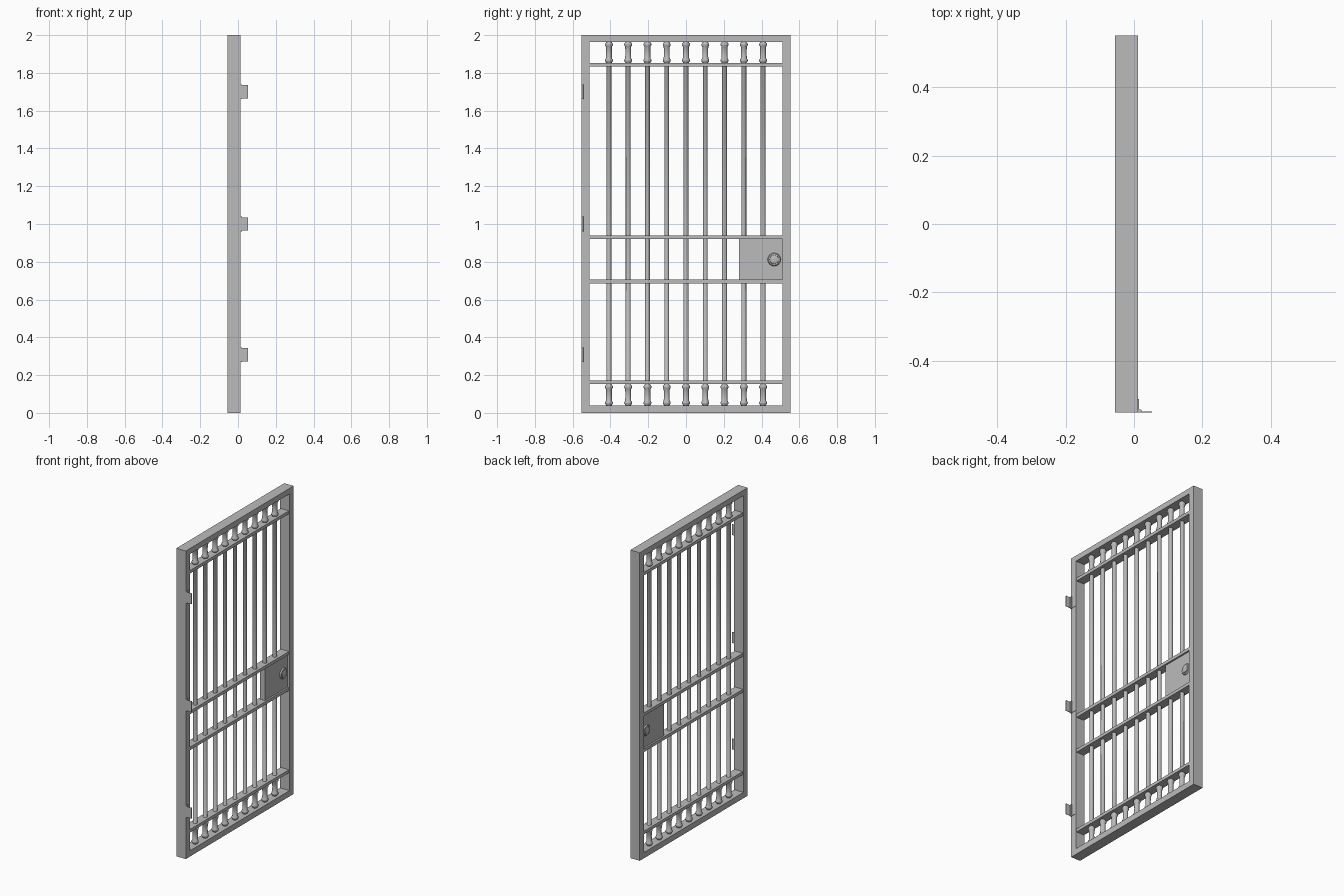
import bpy
import bmesh
import math
from mathutils import Matrix, Vector

cube = bpy.data.objects.get("Cube")
if cube:
    bpy.data.objects.remove(cube, do_unlink=True)

steel = bpy.data.materials.new("steel grey")
steel.use_nodes = True
GREY = (0.5, 0.5, 0.5, 1.0)
steel.diffuse_color = GREY
steel.node_tree.nodes["Principled BSDF"].inputs["Base Color"].default_value = GREY

XC = -0.0215          # middle of the door's thickness
X0, X1 = -0.055, 0.012


def finish(name, bm, smooth=False):
    bmesh.ops.recalc_face_normals(bm, faces=bm.faces)
    mesh = bpy.data.meshes.new(name)
    bm.to_mesh(mesh)
    bm.free()
    mesh.materials.append(steel)
    obj = bpy.data.objects.new(name, mesh)
    bpy.context.collection.objects.link(obj)
    if smooth:
        bpy.ops.object.select_all(action='DESELECT')
        bpy.context.view_layer.objects.active = obj
        obj.select_set(True)
        bpy.ops.object.shade_smooth_by_angle(angle=math.radians(40))
    return obj


def box(name, x, y, z):
    """Box from (min, max) pairs."""
    bm = bmesh.new()
    size = [b - a for a, b in (x, y, z)]
    mid = Vector([(a + b) / 2 for a, b in (x, y, z)])
    bmesh.ops.create_cube(bm, size=1,
                          matrix=Matrix.Translation(mid) @ Matrix.Diagonal((*size, 1)))
    return finish(name, bm)


def lathe(name, profile, matrix, sides=16):
    """Turn (radius, height) points about the local z axis, with closed ends."""
    bm = bmesh.new()
    rings = []
    for r, h in profile:
        rings.append([bm.verts.new(matrix @ Vector((r * math.cos(a), r * math.sin(a), h)))
                      for a in (2 * math.pi * i / sides for i in range(sides))])
    for low, high in zip(rings, rings[1:]):
        for i in range(sides):
            j = (i + 1) % sides
            bm.faces.new((low[i], low[j], high[j], high[i]))
    bm.faces.new(rings[0])
    bm.faces.new(rings[-1])
    return finish(name, bm, smooth=True)


# Outer frame: one piece with a rectangular opening
bm = bmesh.new()
outer = [(-0.553, 0), (0.553, 0), (0.553, 2), (-0.553, 2)]
inner = [(-0.511, 0.038), (0.511, 0.038), (0.511, 1.964), (-0.511, 1.964)]
loops = [[bm.verts.new((x, y, z)) for y, z in pts]
         for x, pts in ((X0, outer), (X1, outer), (X1, inner), (X0, inner))]
for k in range(4):
    a, b = loops[k], loops[(k + 1) % 4]
    for i in range(4):
        j = (i + 1) % 4
        bm.faces.new((a[i], a[j], b[j], b[i]))
finish("frame", bm)

# Horizontal flat rails
for name, z in (("bottom_rail", 0.162), ("lower_middle_rail", 0.696),
                ("upper_middle_rail", 0.93), ("top_rail", 1.843)):
    box(name, (XC - 0.029, XC + 0.029), (-0.512, 0.512), (z - 0.010, z + 0.010))

# Upright rods with turned collars between the end rails and the frame
end = [(0.013, 0.036), (0.017, 0.044), (0.021, 0.050), (0.021, 0.056),
       (0.016, 0.064), (0.015, 0.095), (0.016, 0.126), (0.021, 0.134),
       (0.021, 0.140), (0.017, 0.147), (0.013, 0.152)]
rod_profile = end + [(r, 2.003 - z) for r, z in reversed(end)]
for i in range(9):
    lathe(f"rod_{i + 1}", rod_profile, Matrix.Translation((XC, (i - 4) * 0.102, 0)))

# Lock box with a round knob on each side
box("lock_box", (XC - 0.018, XC + 0.018), (0.281, 0.512), (0.705, 0.921))
knob_profile = [(0.035, 0.016), (0.035, 0.021), (0.031, 0.026), (0.024, 0.027),
                (0.023, 0.030), (0.019, 0.032)]
for name, sign in (("outer_knob", 1), ("inner_knob", -1)):
    lathe(name, knob_profile,
          Matrix.Translation((XC, 0.467, 0.812)) @ Matrix.Rotation(sign * math.pi / 2, 4, 'Y'), 24)

# Hinges: leaf on the frame, knuckle, and free leaf standing out
for i, z in enumerate((0.308, 1.0, 1.70)):
    n = i + 1
    box(f"hinge_frame_leaf_{n}", (X1 - 0.002, X1 + 0.002), (-0.549, -0.513),
        (z - 0.036, z + 0.036))
    box(f"hinge_free_leaf_{n}", (X1, 0.053), (-0.553, -0.550), (z - 0.035, z + 0.035))
    lathe(f"hinge_knuckle_{n}", [(0.005, z - 0.039), (0.005, z + 0.039)],
          Matrix.Translation((X1 + 0.005, -0.548, 0)), 12)
